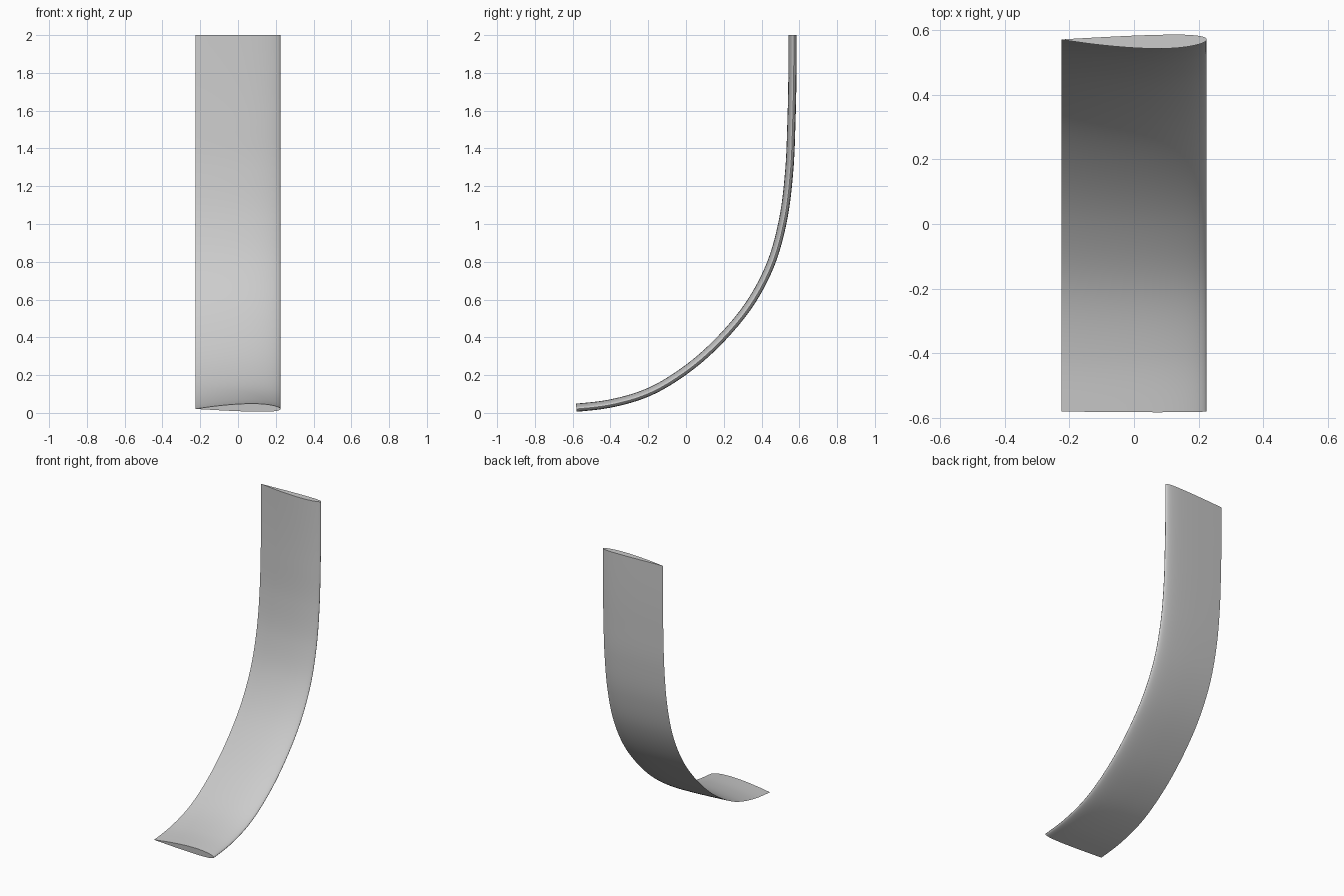
import bpy, bmesh, math
from mathutils import Vector

cube = bpy.data.objects.get("Cube")
if cube:
    bpy.data.objects.remove(cube, do_unlink=True)

CHORD, THICKNESS, CAMBER = 0.45, 0.095, 0.016
SIDE_STEPS, PATH_STEPS = 24, 8

grey = bpy.data.materials.new("plain grey")
grey.use_nodes = True
grey.diffuse_color = (0.6, 0.6, 0.6, 1)
grey.node_tree.nodes["Principled BSDF"].inputs["Base Color"].default_value = (0.6, 0.6, 0.6, 1)


def surface(t, side):
    """Wing section: x across, height above the chord line."""
    half = 5 * THICKNESS * (0.2969 * math.sqrt(t) - 0.126 * t - 0.3516 * t**2
                            + 0.2843 * t**3 - 0.1036 * t**4)
    p = 0.4
    bow = CAMBER * (2 * p * t - t * t) / p**2 if t < p else \
        CAMBER * (1 - 2 * p + 2 * p * t - t * t) / (1 - p)**2
    return CHORD * (0.5 - t), CHORD * (bow + side * half)


# Closed section, from trailing edge over the inner side and back
ts = [(1 - math.cos(math.pi * i / SIDE_STEPS)) / 2 for i in range(SIDE_STEPS + 1)]
section = [surface(t, 1) for t in reversed(ts)] + [surface(t, -1) for t in ts[1:-1]]

# Path of the chord line in the side plane, as (y, z)
knots = [Vector(p) for p in [(-0.58, 0.021), (-0.40, 0.043), (-0.20, 0.102), (0, 0.22),
                             (0.20, 0.398), (0.36, 0.60), (0.46, 0.80), (0.52, 1.02),
                             (0.553, 1.28), (0.565, 1.55), (0.571, 2.0)]]


def tangent(i):
    if i == 0:
        return Vector((1, 0.09)).normalized()
    if i == len(knots) - 1:
        return Vector((0, 1))
    a, b = knots[i] - knots[i - 1], knots[i + 1] - knots[i]
    return (a / a.length**2 + b / b.length**2).normalized()


path = []
for i in range(len(knots) - 1):
    a, b = knots[i], knots[i + 1]
    reach = (b - a).length / 3
    h1, h2 = a + tangent(i) * reach, b - tangent(i + 1) * reach
    for k in range(PATH_STEPS + (i == len(knots) - 2)):
        u = k / PATH_STEPS
        v = 1 - u
        pos = a * v**3 + h1 * 3 * v * v * u + h2 * 3 * v * u * u + b * u**3
        d = (h1 - a) * v * v + (h2 - h1) * 2 * u * v + (b - h2) * u * u
        path.append((pos, d.normalized()))

# Sweep the section along the path and cap both ends
bm = bmesh.new()
rings = []
for pos, d in path:
    normal = Vector((-d.y, d.x))
    rings.append([bm.verts.new((x, pos.x + normal.x * h, pos.y + normal.y * h))
                  for x, h in section])
n = len(section)
for r, s in zip(rings, rings[1:]):
    for j in range(n):
        bm.faces.new((r[j], r[(j + 1) % n], s[(j + 1) % n], s[j]))
bm.faces.new(rings[0])
bm.faces.new(rings[-1])
bmesh.ops.recalc_face_normals(bm, faces=bm.faces)

mesh = bpy.data.meshes.new("curved_blade")
bm.to_mesh(mesh)
bm.free()
mesh.materials.append(grey)
blade = bpy.data.objects.new("curved_blade", mesh)
bpy.context.collection.objects.link(blade)
bpy.context.view_layer.objects.active = blade
blade.select_set(True)
bpy.ops.object.shade_smooth_by_angle(angle=math.radians(35))
